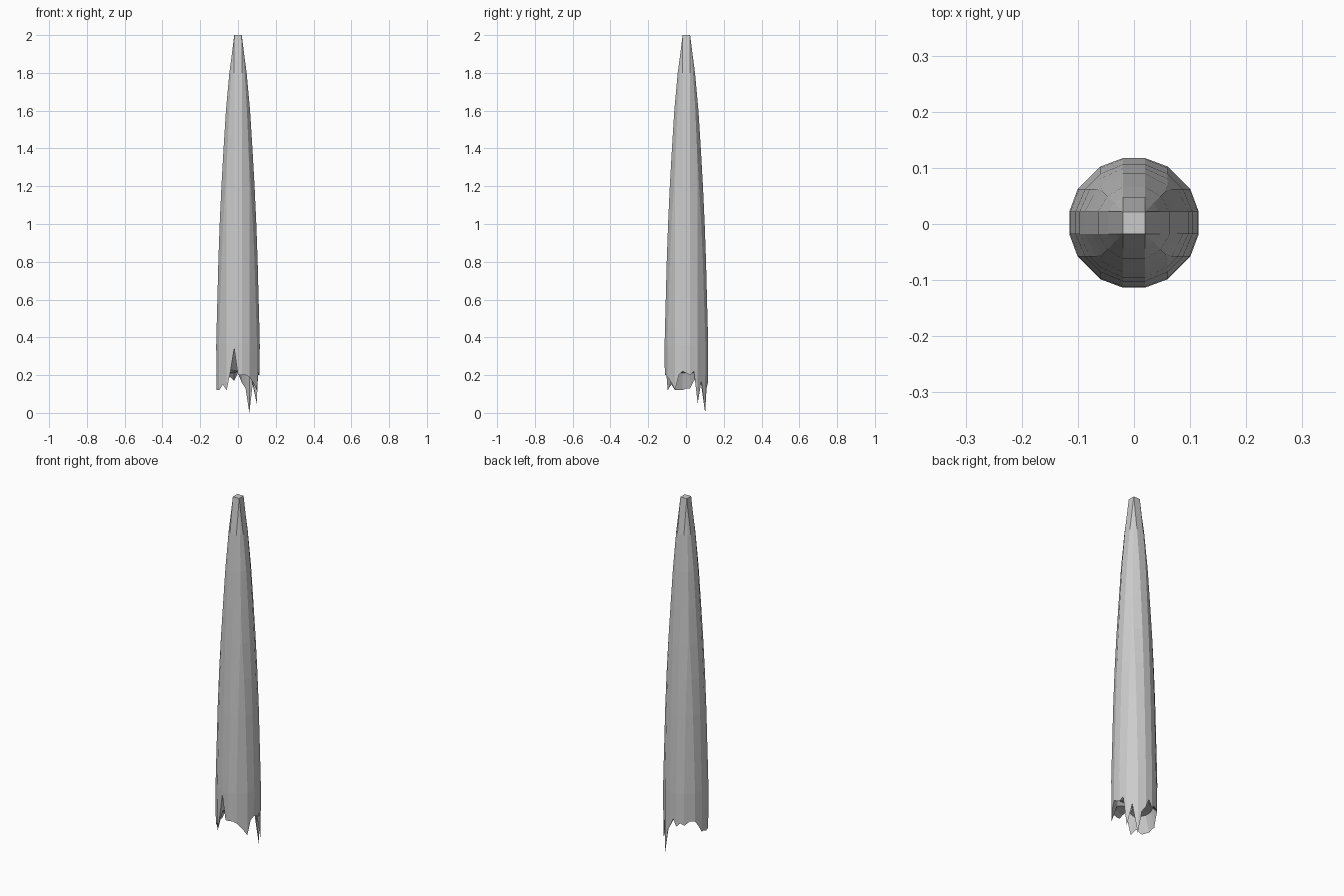
import bpy, bmesh
from math import sqrt

if "Cube" in bpy.data.objects:
    bpy.data.objects.remove(bpy.data.objects["Cube"])

# Radius at each height, top to just above the broken base
PROFILE = [(2.0, .028), (1.9, .038), (1.8, .050), (1.6, .067), (1.4, .079), (1.2, .090),
           (1.0, .099), (0.8, .106), (0.6, .111), (0.45, .115), (0.36, .117)]
# Broken rim heights, counter-clockwise from +x: (corner, middle of next side)
RIM = [(.20, .22), (.05, .17), (.00, .13), (.16, .21),   # right to back
       (.17, .19), (.18, .20), (.20, .17), (.13, .13),   # back to left
       (.12, .12), (.12, .15), (.12, .22), (.34, .20),   # left to front
       (.20, .20), (.19, .16), (.12, .20), (.22, .21)]   # front to right


def section(r):
    """Sixteen-sided section whose corners keep to straight grid columns."""
    a, b = min(.02, r * sqrt(.5)), min(.06, r * sqrt(.5))
    A, B = sqrt(r * r - a * a), sqrt(r * r - b * b)
    quad = [(A, a), (B, b), (b, B), (a, A)]
    pts = []
    for _ in range(4):
        pts += quad
        quad = [(-y, x) for x, y in quad]
    out = []
    for p, q in zip(pts, pts[1:] + pts[:1]):
        out += [p, ((p[0] + q[0]) / 2, (p[1] + q[1]) / 2)]
    return out


bm = bmesh.new()


def ring(r, heights):
    return [bm.verts.new((x, y + .002, z)) for (x, y), z in zip(section(r), heights)]


rim = [z for pair in RIM for z in pair]
# Tapered body, jagged rim, then the shallow hollow underneath
rings = [ring(r, [z] * 32) for z, r in PROFILE]
rings.append(ring(.116, rim))
rings.append(ring(.092, [max(.21, z + .01) for z in rim]))
for up, lo in zip(rings, rings[1:]):
    for i in range(32):
        j = (i + 1) % 32
        bm.faces.new((up[i], lo[i], lo[j], up[j]))
bm.faces.new(rings[0])
# Ceiling of the hollow
centre = bm.verts.new((0, .002, .22))
for i in range(32):
    bm.faces.new((rings[-1][(i + 1) % 32], rings[-1][i], centre))
bmesh.ops.remove_doubles(bm, verts=bm.verts, dist=.0005)
bmesh.ops.recalc_face_normals(bm, faces=bm.faces)

mesh = bpy.data.meshes.new("broken_spire")
bm.to_mesh(mesh)
bm.free()
bpy.context.collection.objects.link(bpy.data.objects.new("broken_spire", mesh))
